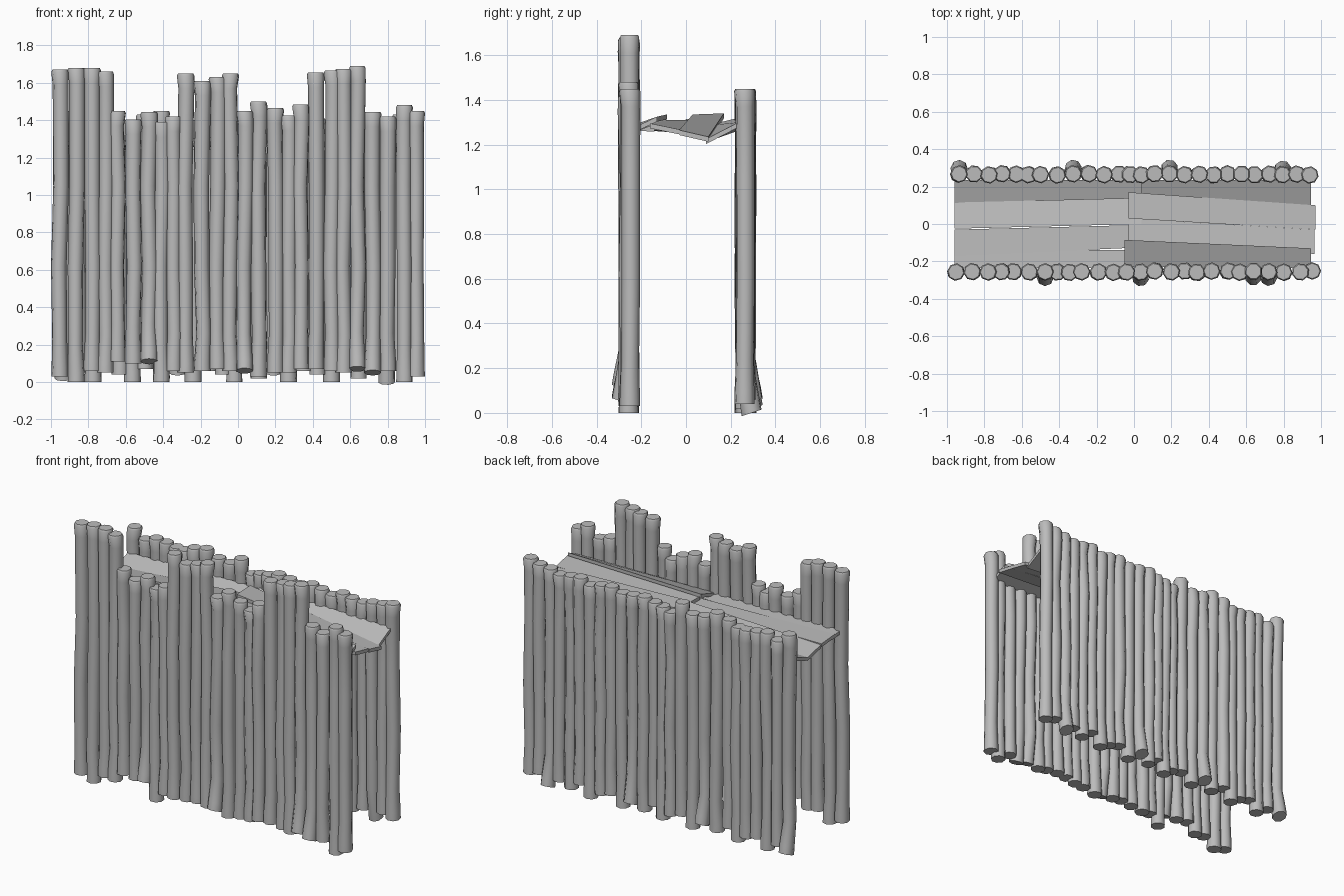
import bpy, bmesh, math, random
from mathutils import Vector

if "Cube" in bpy.data.objects:
    bpy.data.objects.remove(bpy.data.objects["Cube"])

random.seed(4)
SIDES = 8

grey = bpy.data.materials.new("plain grey")
grey.diffuse_color = (0.5, 0.5, 0.5, 1)
grey.use_nodes = True
grey.node_tree.nodes["Principled BSDF"].inputs["Base Color"].default_value = grey.diffuse_color


def finish(bm, name, smooth):
    bmesh.ops.recalc_face_normals(bm, faces=bm.faces)
    mesh = bpy.data.meshes.new(name)
    bm.to_mesh(mesh)
    bm.free()
    obj = bpy.data.objects.new(name, mesh)
    bpy.context.collection.objects.link(obj)
    mesh.materials.append(grey)
    if smooth:
        bpy.ops.object.select_all(action='DESELECT')
        obj.select_set(True)
        bpy.context.view_layer.objects.active = obj
        bpy.ops.object.shade_smooth_by_angle(angle=math.radians(50))
    return obj


def add_log(bm, x, y, bottom, top, lean):
    # slightly crooked trunk, flared at foot and head, with a softened rim
    phase = random.uniform(0, math.tau)
    levels = [(bottom, .046), (bottom + .05, .045), (bottom + .2, .04), (.62, .042),
              (1.05, .042), (top - .08, .043), (top - .012, .047), (top, .041)]
    rings = []
    for i, (z, r) in enumerate(levels):
        inner = 1 < i < 6
        dx = random.uniform(-.007, .007) if inner else 0
        dy = random.uniform(-.005, .005) if inner else 0
        if i < 2:
            dy += lean * (1 - .25 * i)
        ring = []
        for k in range(SIDES):
            a = phase + math.tau * k / SIDES
            tilt = abs(lean) * .5 * math.sin(a) * (1 if lean > 0 else -1) * r / .045 if i < 2 else 0
            ring.append(bm.verts.new((x + dx + r * math.cos(a), y + dy + r * math.sin(a), z + tilt)))
        rings.append(ring)
    for lo, hi in zip(rings, rings[1:]):
        for k in range(SIDES):
            n = (k + 1) % SIDES
            bm.faces.new((lo[k], lo[n], hi[n], hi[k]))
    bm.faces.new(rings[0])
    bm.faces.new(rings[-1])


def log_row(name, y, xs, tops, bottoms, leaning, lean):
    bm = bmesh.new()
    for i, x in enumerate(xs):
        add_log(bm, x, y + random.uniform(-.004, .004), bottoms[i % len(bottoms)], tops[i],
                lean if i in leaning else 0)
    return finish(bm, name, True)


# front row: groups of tall and short logs forming battlements
front_x = [-.952, -.865, -.78, -.71, -.645, -.56, -.475, -.41, -.345, -.28, -.19, -.11, -.04,
           .035, .11, .2, .27, .335, .415, .505, .565, .638, .72, .80, .89, .953]
front_top = [1.67, 1.68, 1.68, 1.66, 1.45, 1.405, 1.445, 1.39, 1.42, 1.65, 1.61, 1.63, 1.65,
             1.45, 1.50, 1.465, 1.425, 1.485, 1.655, 1.665, 1.675, 1.69, 1.445, 1.42, 1.48, 1.45]
front_bottom = [.03, 0, .06, .05, .11, .10, .11, 0, .06, .05, .06, .07, .06,
                .06, .03, .05, .05, .07, .07, .06, .05, .07, .05, .06, 0, .03]
log_row("front_log_row", -.255, front_x, front_top, front_bottom, {6, 13, 21, 22}, -.03)

# back row: even-height logs
back_x = [-.935, -.855, -.775, -.705, -.63, -.565, -.5, -.41, -.325, -.24, -.16, -.08, -.02,
          .04, .11, .19, .27, .35, .425, .5, .575, .645, .725, .795, .87, .94]
back_top = [1.45, 1.39, 1.42, 1.41, 1.40, 1.40, 1.43, 1.48 - .03, 1.41, 1.40, 1.45, 1.37, 1.39,
            1.40, 1.42, 1.41, 1.40, 1.42, 1.41, 1.39, 1.42, 1.41, 1.40, 1.42, 1.43, 1.45]
log_row("back_log_row", .265, back_x, back_top, [.02, .05, .0, .06, .04, .0, .07],
        {0, 8, 15, 23}, .03)


# walkway planks: each end is (x, y_front, z_front, y_back, z_back) of the upper face
def plank(name, left, right, thick=.022):
    bm = bmesh.new()
    (lx, a, az, b, bz), (rx, c, cz, d, dz) = left, right
    top = [Vector(p) for p in ((lx, a, az), (rx, c, cz), (rx, d, dz), (lx, b, bz))]
    up = [bm.verts.new(p) for p in top]
    dn = [bm.verts.new(p - Vector((0, 0, thick))) for p in top]
    bm.faces.new(up)
    bm.faces.new(dn[::-1])
    for k in range(4):
        n = (k + 1) % 4
        bm.faces.new((up[k], dn[k], dn[n], up[n]))
    finish(bm, name, False)


plank("left_plank_back", (-.96, .11, 1.24, .235, 1.285), (.04, .11, 1.27, .235, 1.305))
plank("left_plank_middle", (-.96, -.025, 1.27, .115, 1.24), (.04, 0, 1.315, .14, 1.30))
plank("left_plank_inner", (-.96, -.17, 1.285, -.03, 1.275), (.04, -.125, 1.285, -.005, 1.285))
plank("left_plank_front", (-.96, -.235, 1.287, -.14, 1.28), (-.02, -.235, 1.285, -.14, 1.28))
plank("right_plank_back", (.04, .09, 1.285, .235, 1.32), (.945, .09, 1.225, .235, 1.30))
plank("right_plank_middle", (-.03, .03, 1.335, .17, 1.34), (.97, -.03, 1.265, .10, 1.235))
plank("right_plank_inner", (-.03, -.10, 1.31, .03, 1.31), (.965, -.16, 1.295, -.03, 1.268))
plank("right_plank_front", (-.05, -.23, 1.29, -.085, 1.335), (.945, -.235, 1.275, -.13, 1.325))
